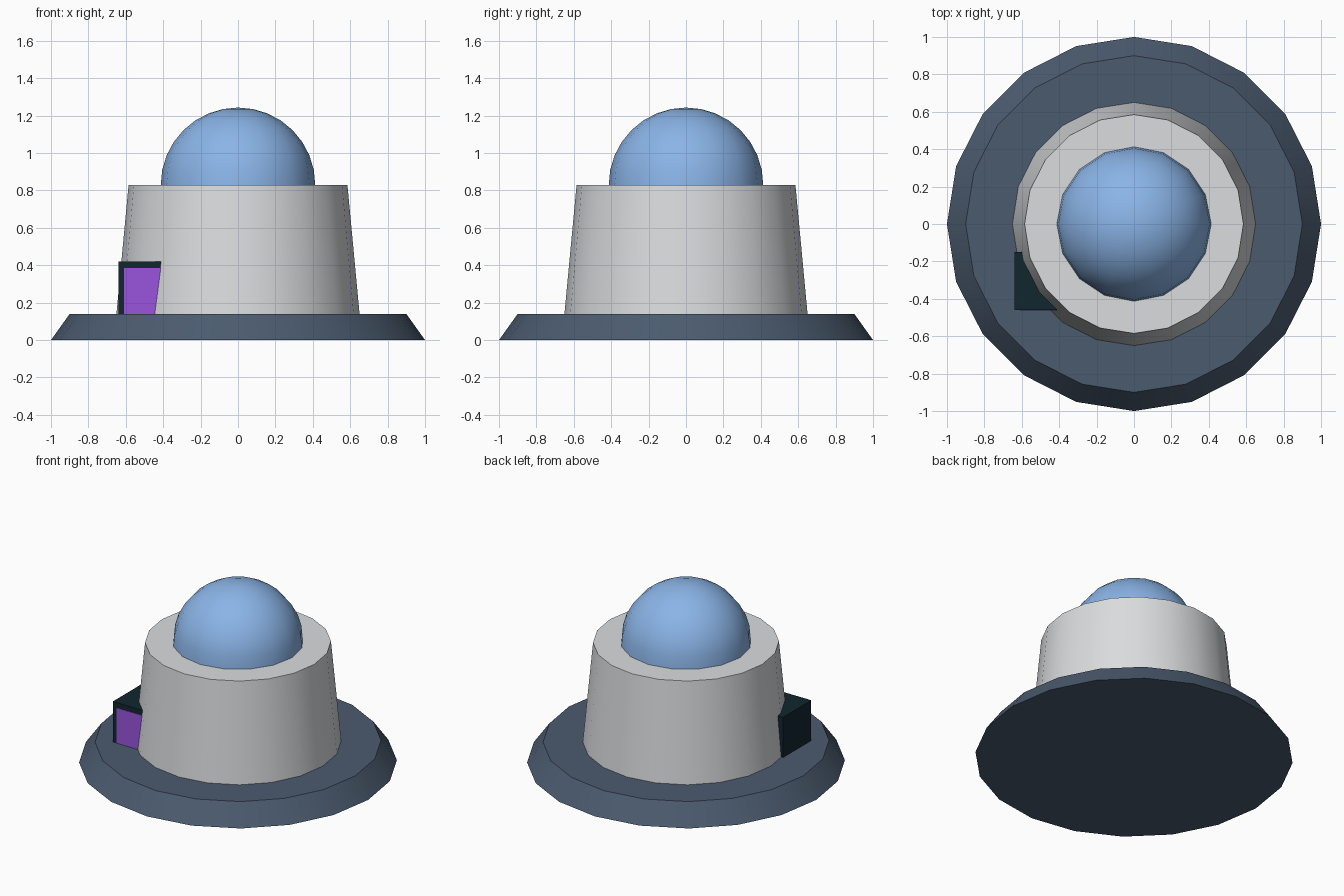
import bpy, bmesh
from math import sin, cos, pi, radians

cube = bpy.data.objects.get("Cube")
if cube:
    bpy.data.objects.remove(cube, do_unlink=True)


def material(name, hex_code):
    srgb = [int(hex_code[i:i + 2], 16) / 255 for i in (0, 2, 4)]
    colour = [c / 12.92 if c < 0.04 else ((c + 0.055) / 1.055) ** 2.4 for c in srgb] + [1]
    mat = bpy.data.materials.new(name)
    mat.use_nodes = True
    mat.diffuse_color = colour
    mat.node_tree.nodes["Principled BSDF"].inputs["Base Color"].default_value = colour
    return mat


def finish(name, bm, mats):
    bmesh.ops.recalc_face_normals(bm, faces=bm.faces)
    mesh = bpy.data.meshes.new(name)
    bm.to_mesh(mesh)
    bm.free()
    for mat in mats:
        mesh.materials.append(mat)
    obj = bpy.data.objects.new(name, mesh)
    bpy.context.collection.objects.link(obj)
    return obj


def lathe(name, profile, sides, mat):
    """Closed solid turned around z from (radius, height) points."""
    bm = bmesh.new()
    rings = [[bm.verts.new((r * cos(2 * pi * i / sides), r * sin(2 * pi * i / sides), z))
              for i in range(sides)] for r, z in profile]
    for low, high in zip(rings, rings[1:]):
        for i in range(sides):
            j = (i + 1) % sides
            bm.faces.new((low[i], low[j], high[j], high[i]))
    bm.faces.new(rings[0])
    if profile[-1][0] > 0.001:
        bm.faces.new(rings[-1])
    bmesh.ops.remove_doubles(bm, verts=bm.verts, dist=0.0001)
    obj = finish(name, bm, [mat])
    bpy.ops.object.select_all(action='DESELECT')
    obj.select_set(True)
    bpy.context.view_layer.objects.active = obj
    bpy.ops.object.shade_smooth_by_angle(angle=radians(30))
    return obj


slate = material("slate base", "4B5B6F")
grey = material("light grey wall", "DADCDE")
blue = material("blue dome", "8BB5E8")
dark = material("dark teal frame", "11262F")
purple = material("purple door", "9A55DC")

# Sloped foundation, tapered wall and dome
lathe("foundation", [(1.0, 0), (0.9, 0.14)], 20, slate)
lathe("tapered_wall", [(0.65, 0.14), (0.585, 0.83)], 20, grey)
steps = 8
lathe("dome", [(0.413 * cos(pi / 2 * k / steps), 0.83 + 0.413 * sin(pi / 2 * k / steps))
               for k in range(steps + 1)], 16, blue)


def box(name, low, high, mat):
    bm = bmesh.new()
    bmesh.ops.create_cube(bm, size=1)
    for v in bm.verts:
        v.co = [a if c < 0 else b for c, a, b in zip(v.co, low, high)]
    return finish(name, bm, [mat])


# Entrance block set into the wall, with a door plate on its front
box("entrance_block", (-0.64, -0.46, 0.13), (-0.36, -0.15, 0.42), dark)
box("door_panel", (-0.61, -0.463, 0.135), (-0.38, -0.457, 0.385), purple)
